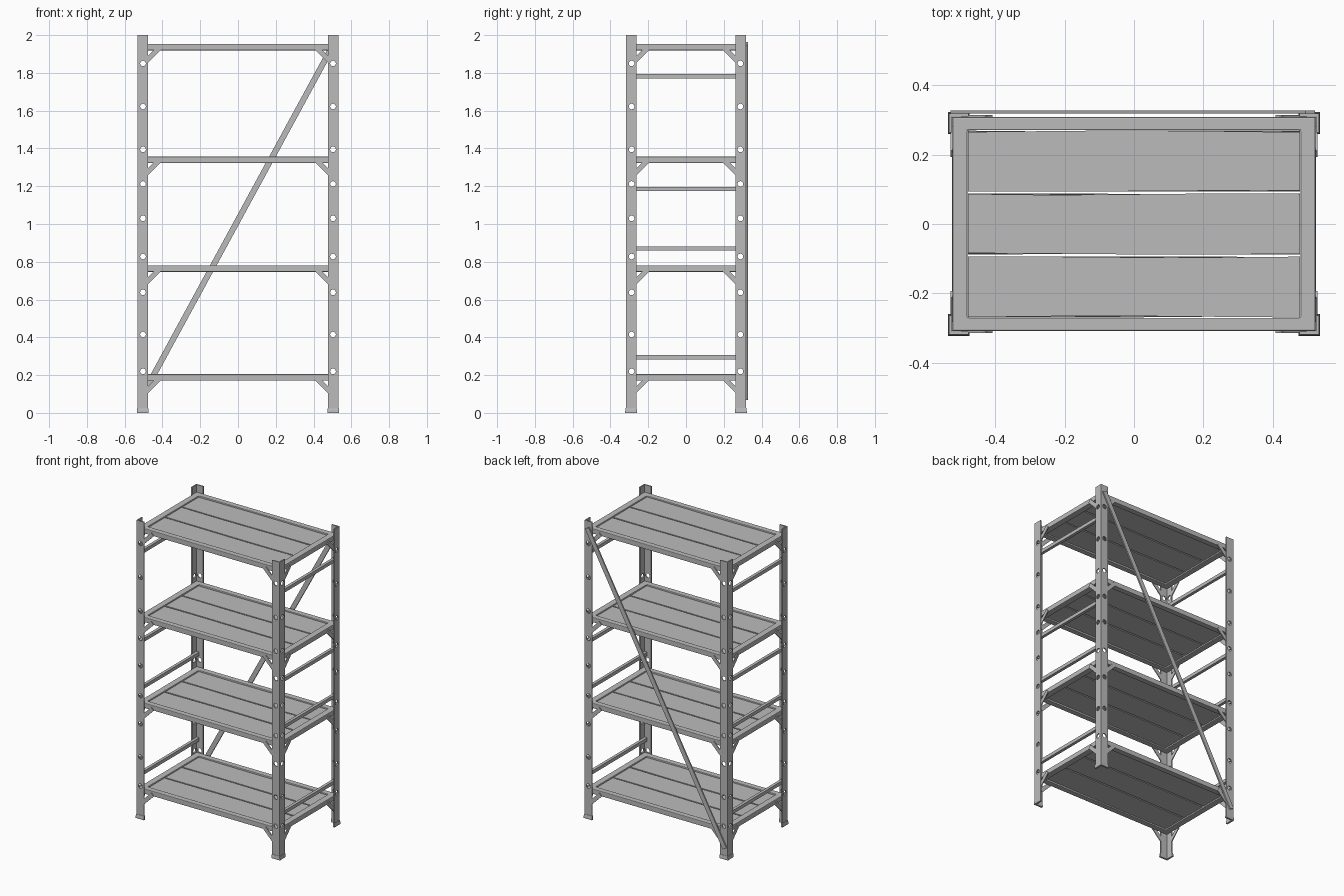
import bpy, bmesh, math
from mathutils import Matrix, Vector

if "Cube" in bpy.data.objects:
    bpy.data.objects.remove(bpy.data.objects["Cube"])

steel = bpy.data.materials.new("grey_steel")
steel.use_nodes = True
GREY = (0.5, 0.5, 0.5, 1)
steel.diffuse_color = GREY
steel.node_tree.nodes["Principled BSDF"].inputs["Base Color"].default_value = GREY

POST_X, POST_Y, POST_W, WALL = 0.532, 0.318, 0.055, 0.008
FRAME_X, FRAME_Y, FRAME_H = 0.523, 0.308, 0.034
SHELVES = (0.188, 0.764, 1.34, 1.936)
RUNGS = (0.294, 0.87, 1.185, 1.782)
HOLES = (0.22, 0.415, 0.638, 0.828, 1.03, 1.212, 1.395, 1.622, 1.85)
HOLE_X, HOLE_Y, HOLE_R = 0.503, 0.288, 0.015
CORNERS = [(x, y) for x in (1, -1) for y in (1, -1)]


def finish(name, bm, bevel=0):
    bmesh.ops.recalc_face_normals(bm, faces=bm.faces)
    mesh = bpy.data.meshes.new(name)
    bm.to_mesh(mesh)
    bm.free()
    mesh.materials.append(steel)
    ob = bpy.data.objects.new(name, mesh)
    bpy.context.collection.objects.link(ob)
    if bevel:
        mod = ob.modifiers.new("soft edges", "BEVEL")
        mod.width, mod.segments = bevel, 2
    return ob


def add_box(bm, center, size, turn=Matrix()):
    m = Matrix.Translation(center) @ turn @ Matrix.Diagonal((*size, 1))
    bmesh.ops.create_cube(bm, size=1, matrix=m)


def side_name(sx, sy):
    return ("back_" if sy > 0 else "front_") + ("left" if sx > 0 else "right")


def angle_ring(bm, sx, sy, grow, z):
    """L-shaped section with its corner pointing outwards."""
    x, y = POST_X + grow, POST_Y + grow
    w, t = POST_W + 2 * grow, WALL + grow
    pts = ((x, y), (x - w, y), (x - w, y - t), (x - t, y - t), (x - t, y - w), (x, y - w))
    return [bm.verts.new((sx * a, sy * b, z)) for a, b in pts]


def add_angle(bm, sx, sy, levels):
    """Loft the L section through (height, outward growth) levels."""
    rings = [angle_ring(bm, sx, sy, grow, z) for z, grow in levels]
    for low, high in zip(rings, rings[1:]):
        for i in range(len(low)):
            j = (i + 1) % len(low)
            bm.faces.new((low[i], low[j], high[j], high[i]))
    bm.faces.new(rings[0])
    bm.faces.new(rings[-1])


# Hole drills: one rod through both flanges of each upright at every height
bm = bmesh.new()
for z in HOLES:
    for s in (1, -1):
        for axis, at in (("X", (s * HOLE_X, 0, z)), ("Y", (0, s * HOLE_Y, z))):
            turn = Matrix.Rotation(math.pi / 2, 4, axis)
            bmesh.ops.create_cone(bm, cap_ends=True, segments=16, radius1=HOLE_R,
                                  radius2=HOLE_R, depth=2,
                                  matrix=Matrix.Translation(at) @ turn)
drill = finish("hole_drill", bm)
drill.hide_render = True

# Uprights and feet
for sx, sy in CORNERS:
    bm = bmesh.new()
    add_angle(bm, sx, sy, ((0.01, 0), (2, 0)))
    post = finish("post_" + side_name(sx, sy), bm)
    cut = post.modifiers.new("holes", "BOOLEAN")
    cut.operation, cut.solver, cut.object = "DIFFERENCE", "EXACT", drill
    cut.use_self = True
    bpy.context.view_layer.update()
    graph = bpy.context.evaluated_depsgraph_get()
    drilled = bpy.data.meshes.new_from_object(post.evaluated_get(graph))
    post.modifiers.clear()
    post.data = drilled

    bm = bmesh.new()
    add_angle(bm, sx, sy, ((0, 0.004), (0.008, 0.004), (0.026, 0.0015)))
    finish("foot_" + side_name(sx, sy), bm)
bpy.data.objects.remove(drill)


# Shelves: rim, three boards with uneven edges, and corner struts
def add_board(bm, y0, y1, z, phase, steps=10):
    length, rings = 0.957, []
    for i in range(steps + 1):
        x = length * (i / steps - 0.5)
        low = y0 + 0.002 * math.sin(5 * x + phase)
        high = y1 + 0.002 * math.sin(6 * x + phase + 2)
        rings.append([bm.verts.new((x, y, z + h)) for y, h in
                      ((low, -0.009), (high, -0.009), (high, 0.009), (low, 0.009))])
    for a, b in zip(rings, rings[1:]):
        for i in range(4):
            j = (i + 1) % 4
            bm.faces.new((a[i], a[j], b[j], b[i]))
    bm.faces.new(rings[0])
    bm.faces.new(rings[-1])


def add_rim(bm, z):
    """Rectangular ring with mitred corners."""
    loops = []
    for inset_x, inset_y, h in ((0, 0, -1), (0, 0, 1), (0.043, 0.038, 1), (0.043, 0.038, -1)):
        x, y = FRAME_X - inset_x, FRAME_Y - inset_y
        loops.append([bm.verts.new((a * x, b * y, z + h * FRAME_H / 2))
                      for a, b in ((1, 1), (-1, 1), (-1, -1), (1, -1))])
    for k in range(4):
        a, b = loops[k], loops[(k + 1) % 4]
        for i in range(4):
            j = (i + 1) % 4
            bm.faces.new((a[i], a[j], b[j], b[i]))


for n, z in enumerate(SHELVES, 1):
    bm = bmesh.new()
    add_rim(bm, z)
    finish(f"shelf_rim_{n}", bm, bevel=0.004)

    bm = bmesh.new()
    for k in (-1, 0, 1):
        add_board(bm, k * 0.181 - 0.086, k * 0.181 + 0.086, z, n + 2 * k)
    finish(f"shelf_boards_{n}", bm)

    bm = bmesh.new()
    strut = (0.1, 0.006, 0.026)
    for sx, sy in CORNERS:
        tilt = Matrix.Rotation(sx * math.pi / 4, 4, "Y")
        add_box(bm, (sx * 0.452, sy * 0.311, z - 0.04), strut, tilt)
        tilt = Matrix.Rotation(math.pi / 2, 4, "Z") @ Matrix.Rotation(sy * math.pi / 4, 4, "Y")
        add_box(bm, (sx * 0.526, sy * 0.238, z - 0.04), strut, tilt)
    finish(f"corner_struts_{n}", bm)

# Side rungs between front and back uprights
for side, sx in (("left", 1), ("right", -1)):
    bm = bmesh.new()
    for z in RUNGS:
        add_box(bm, (sx * 0.514, 0, z), (0.02, 0.616, 0.023))
    finish("rungs_" + side, bm)

# Diagonal brace across the back
start, end = Vector((-0.515, 0.3225, 0.075)), Vector((0.508, 0.3225, 1.955))
run = end - start
bm = bmesh.new()
add_box(bm, (start + end) / 2, (run.length, 0.009, 0.031),
        Matrix.Rotation(-math.atan2(run.z, run.x), 4, "Y"))
finish("back_brace", bm)
